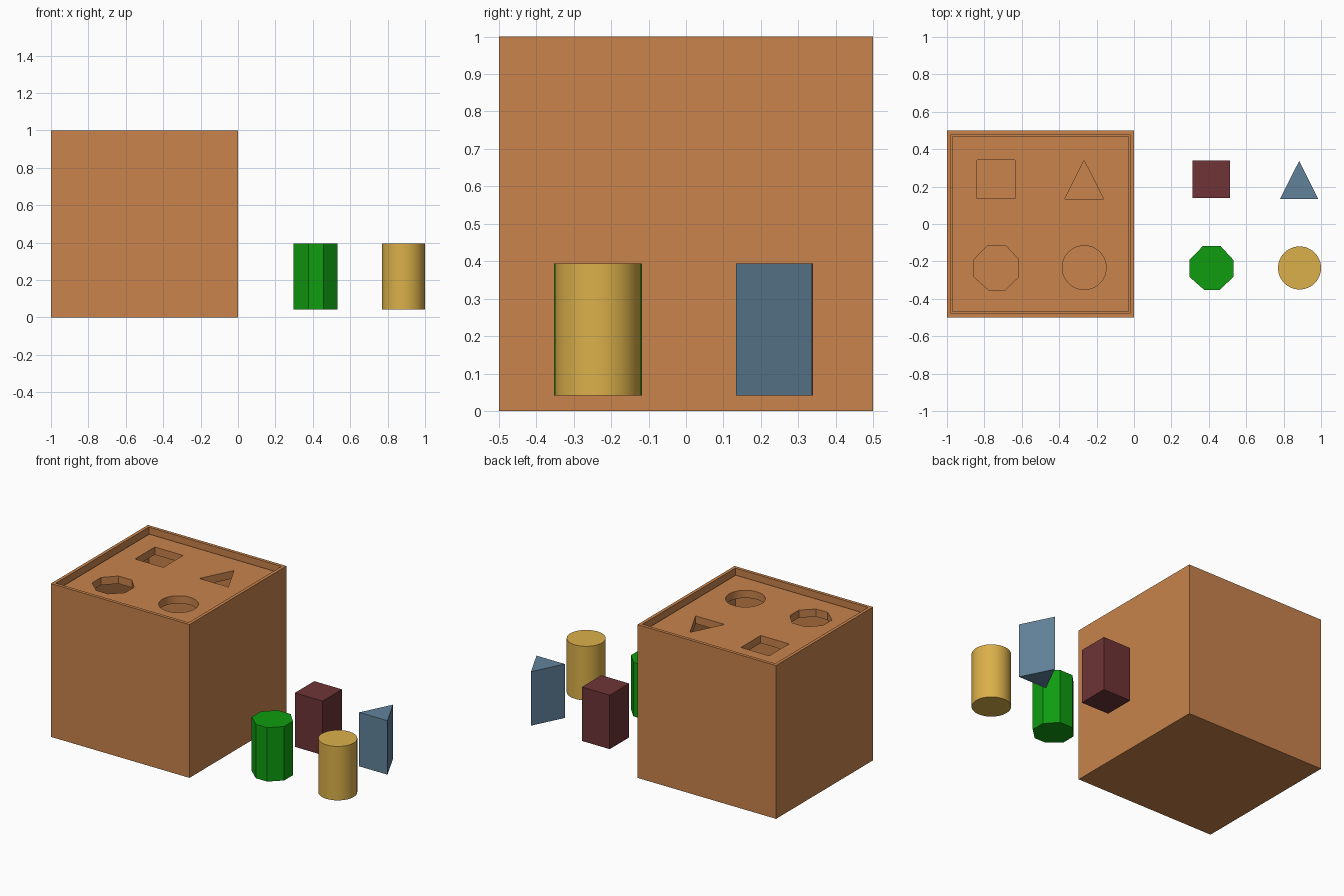
import bpy, bmesh, math
from mathutils import Matrix, Vector

if "Cube" in bpy.data.objects:
    bpy.data.objects.remove(bpy.data.objects["Cube"])


def material(name, hex_code):
    m = bpy.data.materials.new(name)
    srgb = [int(hex_code[i:i + 2], 16) / 255 for i in (0, 2, 4)]
    lin = [c / 12.92 if c <= 0.04045 else ((c + 0.055) / 1.055) ** 2.4 for c in srgb]
    m.diffuse_color = (*lin, 1)
    m.use_nodes = True
    m.node_tree.nodes["Principled BSDF"].inputs["Base Color"].default_value = m.diffuse_color
    return m


wood = material("warm wood", "C8834C")
green = material("green", "0F9C10")
gold = material("gold", "DBB04A")
maroon = material("maroon", "6E3437")
blue = material("slate blue", "62829A")


def prism(name, loops, z0, z1, mat, smooth=False):
    """Extrude an outline (first loop) with optional holes (other loops)."""
    cu = bpy.data.curves.new(name, 'CURVE')
    cu.dimensions = '2D'
    cu.fill_mode = 'BOTH'
    cu.extrude = (z1 - z0) / 2
    for loop in loops:
        s = cu.splines.new('POLY')
        s.points.add(len(loop) - 1)
        for p, (x, y) in zip(s.points, loop):
            p.co = (x, y, 0, 1)
        s.use_cyclic_u = True
        s.use_smooth = False
    ob = bpy.data.objects.new(name, cu)
    bpy.context.collection.objects.link(ob)
    ob.location.z = (z0 + z1) / 2
    bpy.ops.object.select_all(action='DESELECT')
    ob.select_set(True)
    bpy.context.view_layer.objects.active = ob
    bpy.ops.object.convert(target='MESH')
    ob = bpy.context.object
    # Weld caps to sides so the solid is closed
    bm = bmesh.new()
    bm.from_mesh(ob.data)
    bmesh.ops.remove_doubles(bm, verts=bm.verts, dist=1e-4)
    bmesh.ops.recalc_face_normals(bm, faces=bm.faces)
    bm.to_mesh(ob.data)
    bm.free()
    ob.data.materials.clear()
    ob.data.materials.append(mat)
    if smooth:
        bpy.ops.object.shade_smooth_by_angle(angle=math.radians(35))
    else:
        bpy.ops.object.shade_flat()
    return ob


def place(shape, cx, cy, k=1.0):
    return [(cx + x * k, cy + y * k) for x, y in shape]


# Shape outlines, each around its own centre
square = [(-.1, -.1), (.1, -.1), (.1, .1), (-.1, .1)]
triangle = [(-.102, -.103), (.102, -.103), (0, .1)]
octagon = [(-.037, -.118), (.045, -.118), (.118, -.048), (.118, .043),
           (.05, .117), (-.045, .117), (-.116, .043), (-.116, -.048)]
circle = [(.115 * math.cos(a), .115 * math.sin(a))
          for a in (i * math.tau / 48 for i in range(48))]

# Open hollow box
WALL = 0.03
bm = bmesh.new()
bmesh.ops.create_cube(bm, size=1, matrix=Matrix.Translation((-.5, 0, .5)))
top = max(bm.faces, key=lambda f: f.calc_center_median().z)
bmesh.ops.inset_region(bm, faces=[top], thickness=WALL)
inner = bmesh.ops.extrude_face_region(bm, geom=[top])
bmesh.ops.translate(bm, vec=Vector((0, 0, -1 + WALL)),
                    verts=[v for v in inner['geom'] if isinstance(v, bmesh.types.BMVert)])
if top.is_valid:
    bmesh.ops.delete(bm, geom=[top], context='FACES_ONLY')
bmesh.ops.recalc_face_normals(bm, faces=bm.faces)
me = bpy.data.meshes.new("box")
bm.to_mesh(me)
bm.free()
me.materials.append(wood)
bpy.context.collection.objects.link(bpy.data.objects.new("box", me))

# Recessed lid with four shaped holes
e = 0.5 - WALL
frame = [(-.5 - e, -e), (-.5 + e, -e), (-.5 + e, e), (-.5 - e, e)]
K = 1.02
prism("lid", [frame,
              place(square, -.737, .239, K), place(triangle, -.267, .238, K),
              place(octagon, -.737, -.234, K), place(circle, -.266, -.233, K)],
      .91, .96, wood)

# Loose blocks
Z0, Z1 = .042, .394
prism("square_block", [place(square, .413, .239)], Z0, Z1, maroon)
prism("triangle_block", [place(triangle, .883, .237)], Z0, Z1, blue)
prism("octagon_block", [place(octagon, .413, -.235)], Z0, Z1, green)
prism("round_block", [place(circle, .885, -.235)], Z0, Z1, gold, smooth=True)
